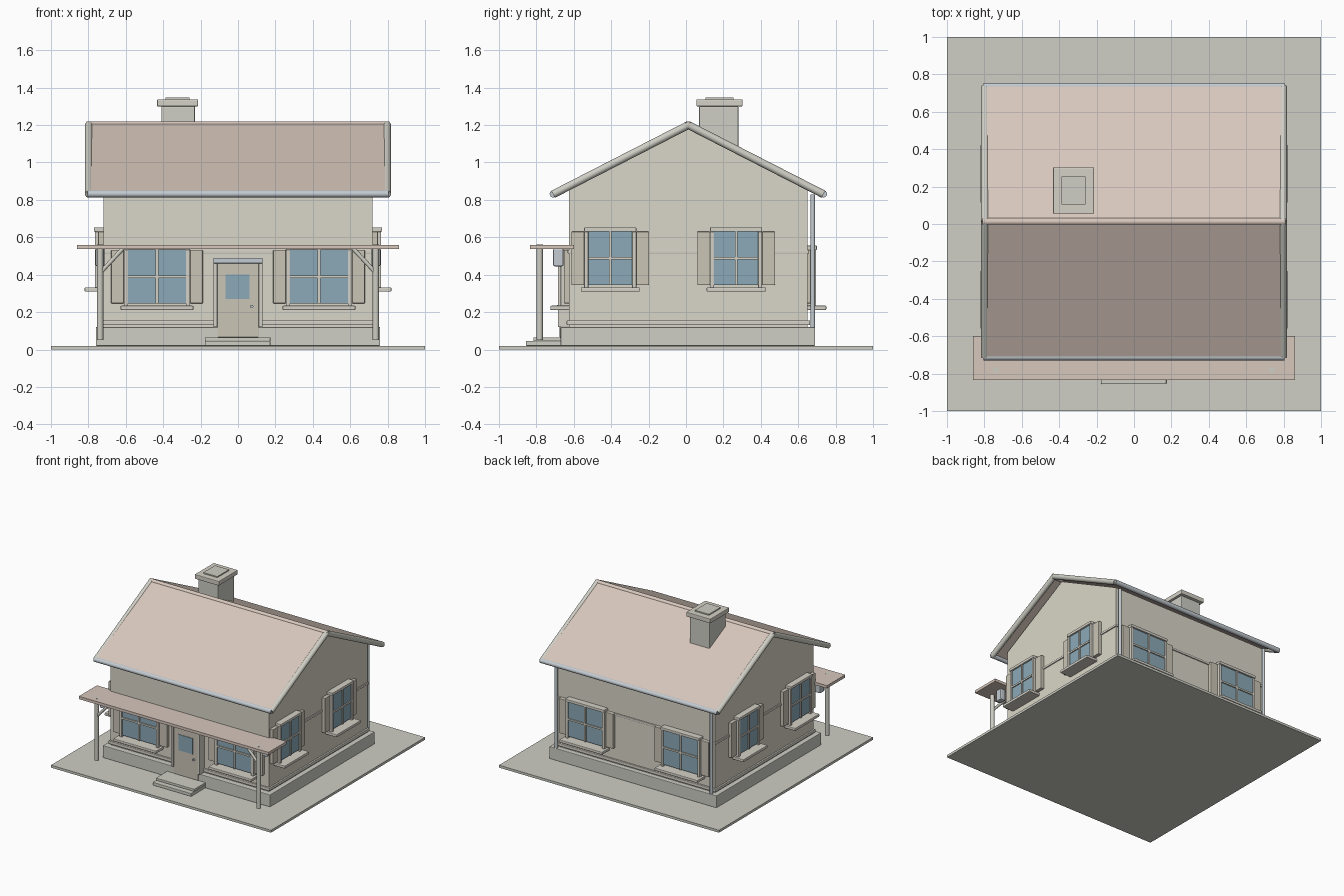
import bpy, bmesh, math
from mathutils import Matrix, Vector

if "Cube" in bpy.data.objects:
    bpy.data.objects.remove(bpy.data.objects["Cube"])

def mat(name, c):
    m = bpy.data.materials.new(name)
    m.diffuse_color = (*c, 1)
    m.use_nodes = True
    m.node_tree.nodes["Principled BSDF"].inputs["Base Color"].default_value = m.diffuse_color
    return m

WALL = mat("plaster", (0.70, 0.68, 0.58))
ROOF = mat("roof", (0.68, 0.57, 0.50))
STONE = mat("stone", (0.62, 0.62, 0.56))
TRIM = mat("trim", (0.66, 0.64, 0.57))
WOOD = mat("shutter", (0.60, 0.56, 0.47))
GLASS = mat("glass", (0.26, 0.40, 0.48))
METAL = mat("metal", (0.55, 0.60, 0.64))

def finish(bm, name, m, bevel=0.0, xf=None):
    if xf:
        bm.transform(xf)
    bmesh.ops.recalc_face_normals(bm, faces=bm.faces)
    me = bpy.data.meshes.new(name)
    bm.to_mesh(me)
    bm.free()
    ob = bpy.data.objects.new(name, me)
    bpy.context.collection.objects.link(ob)
    me.materials.append(m)
    if bevel:
        b = ob.modifiers.new("bevel", 'BEVEL')
        b.width, b.segments = bevel, 2
    return ob

def box(name, x, y, z, m, bevel=0.0, xf=None):
    bm = bmesh.new()
    size = [r[1] - r[0] for r in (x, y, z)]
    mid = [(r[1] + r[0]) / 2 for r in (x, y, z)]
    bmesh.ops.create_cube(bm, size=1, matrix=Matrix.Translation(mid) @ Matrix.Diagonal((*size, 1)))
    return finish(bm, name, m, bevel, xf)

def rod(name, a, b, r, m, xf=None, sides=16):
    a, b = Vector(a), Vector(b)
    bm = bmesh.new()
    rot = (b - a).to_track_quat('Z', 'Y').to_matrix().to_4x4()
    bmesh.ops.create_cone(bm, cap_ends=True, segments=sides, radius1=r, radius2=r,
                          depth=(b - a).length, matrix=Matrix.Translation((a + b) / 2) @ rot)
    for f in bm.faces:
        f.smooth = len(f.verts) == 4
    return finish(bm, name, m, 0, xf)

def extrude_x(name, pts, x0, x1, m):
    bm = bmesh.new()
    f = bm.faces.new([bm.verts.new((x0, y, z)) for y, z in pts])
    r = bmesh.ops.extrude_face_region(bm, geom=[f])
    bmesh.ops.translate(bm, vec=(x1 - x0, 0, 0),
                        verts=[v for v in r['geom'] if isinstance(v, bmesh.types.BMVert)])
    return finish(bm, name, m)

# window facing local -y, with the wall surface at local y = 0
def window(name, x, y, angle, w, z0):
    xf = Matrix.Translation((x, y, 0)) @ Matrix.Rotation(math.radians(angle), 4, 'Z')
    h, zt, zm, hw = 0.285, z0 + 0.285, z0 + 0.1425, w / 2
    box(name + "_glass", (-hw, hw), (-0.036, 0.01), (z0, zt), GLASS, 0, xf)
    for s in (-1, 1):
        a, b = sorted((s * hw, s * (hw + 0.022)))
        box(name + "_jamb", (a, b), (-0.045, 0.01), (z0 - 0.015, zt), TRIM, 0.003, xf)
        a, b = sorted((s * (hw + 0.022), s * (hw + 0.09)))
        box(name + "_shutter", (a, b), (-0.028, 0.01), (z0, zt), WOOD, 0.003, xf)
    box(name + "_head", (-hw - 0.022, hw + 0.022), (-0.05, 0.01), (zt, zt + 0.023), TRIM, 0.004, xf)
    box(name + "_sill", (-hw - 0.04, hw + 0.04), (-0.1, 0.01), (z0 - 0.036, z0 - 0.013), TRIM, 0.005, xf)
    box(name + "_mullion", (-0.007, 0.007), (-0.045, 0), (z0, zt), TRIM, 0, xf)
    box(name + "_transom", (-hw, hw), (-0.045, 0), (zm - 0.007, zm + 0.007), TRIM, 0, xf)

YF, YB, XW = -0.625, 0.65, 0.72

# base, plinth, walls with gables, and trim bands
box("yard_slab", (-1, 1), (-1, 1), (0, 0.02), STONE)
box("plinth", (-0.76, 0.76), (-0.67, 0.69), (0.02, 0.12), STONE, 0.004)
extrude_x("walls", [(YF, 0.12), (YB, 0.12), (YB, 0.85), (0.0125, 1.185), (YF, 0.85)], -XW, XW, WALL)
box("base_band", (-0.733, 0.733), (YF - 0.013, YB + 0.013), (0.13, 0.155), TRIM, 0.004)
box("middle_band", (-0.728, 0.728), (YF - 0.008, YB + 0.008), (0.513, 0.533), TRIM, 0.004)

# roof slopes, ridge, verge tubes and gutters
extrude_x("roof", [(-0.715, 0.825), (0.0125, 1.195), (0.74, 0.825), (0.74, 0.848),
                   (0.0125, 1.215), (-0.715, 0.848)], -0.79, 0.79, ROOF)
rod("ridge", (-0.81, 0.0125, 1.2), (0.81, 0.0125, 1.2), 0.02, ROOF)
for y in (-0.71, 0.735):
    rod("gutter", (-0.805, y, 0.832), (0.805, y, 0.832), 0.019, METAL)
    for x in (-0.797, 0.797):
        rod("verge", (x, y, 0.83), (x, 0.0125, 1.2), 0.021, STONE)

# chimney
box("chimney", (-0.41, -0.23), (0.07, 0.28), (1.0, 1.3), STONE, 0.005)
box("chimney_cap", (-0.433, -0.213), (0.055, 0.303), (1.3, 1.337), TRIM, 0.005)
box("chimney_flue", (-0.387, -0.26), (0.103, 0.255), (1.33, 1.346), STONE)

# windows on all four sides
for s in (-1, 1):
    window("front_window", s * 0.433, YF, 0, 0.31, 0.247)
    window("back_window", s * 0.433, YB, 180, 0.31, 0.247)
    for y in (-0.405, 0.268):
        window("side_window", s * XW, y, s * 90, 0.235, 0.345)

# door and its surround
box("door", (-0.11, 0.11), (-0.675, -0.6), (0.065, 0.46), WOOD, 0.003)
box("door_glass", (-0.066, 0.062), (-0.679, -0.62), (0.27, 0.4), GLASS)
rod("door_knob", (0.073, -0.69, 0.23), (0.073, -0.66, 0.23), 0.009, METAL)
for s in (-1, 1):
    a, b = sorted((s * 0.11, s * 0.132))
    box("door_jamb", (a, b), (-0.685, -0.6), (0.12, 0.49), TRIM, 0.004)
box("door_lintel", (-0.132, 0.132), (-0.69, -0.6), (0.46, 0.49), METAL, 0.004)

# steps
box("lower_step", (-0.177, 0.173), (-0.855, -0.66), (0.02, 0.045), STONE, 0.003)
box("upper_step", (-0.177, 0.173), (-0.815, -0.66), (0.045, 0.065), STONE, 0.003)

# porch canopy with posts, braces, lamps, and rear downpipes
box("porch_roof", (-0.862, 0.862), (-0.835, -0.6), (0.537, 0.56), ROOF)
for s in (-1, 1):
    rod("porch_post", (s * 0.737, -0.782, 0.05), (s * 0.737, -0.782, 0.561), 0.017, STONE)
    rod("porch_brace", (s * 0.737, -0.782, 0.41), (s * 0.615, -0.782, 0.54), 0.011, STONE)
    box("porch_lamp", (s * 0.737 - 0.024, s * 0.737 + 0.024), (-0.71, -0.655), (0.445, 0.54), METAL, 0.008)
    rod("downpipe", (s * 0.705, 0.678, 0.12), (s * 0.705, 0.678, 0.83), 0.012, METAL)
